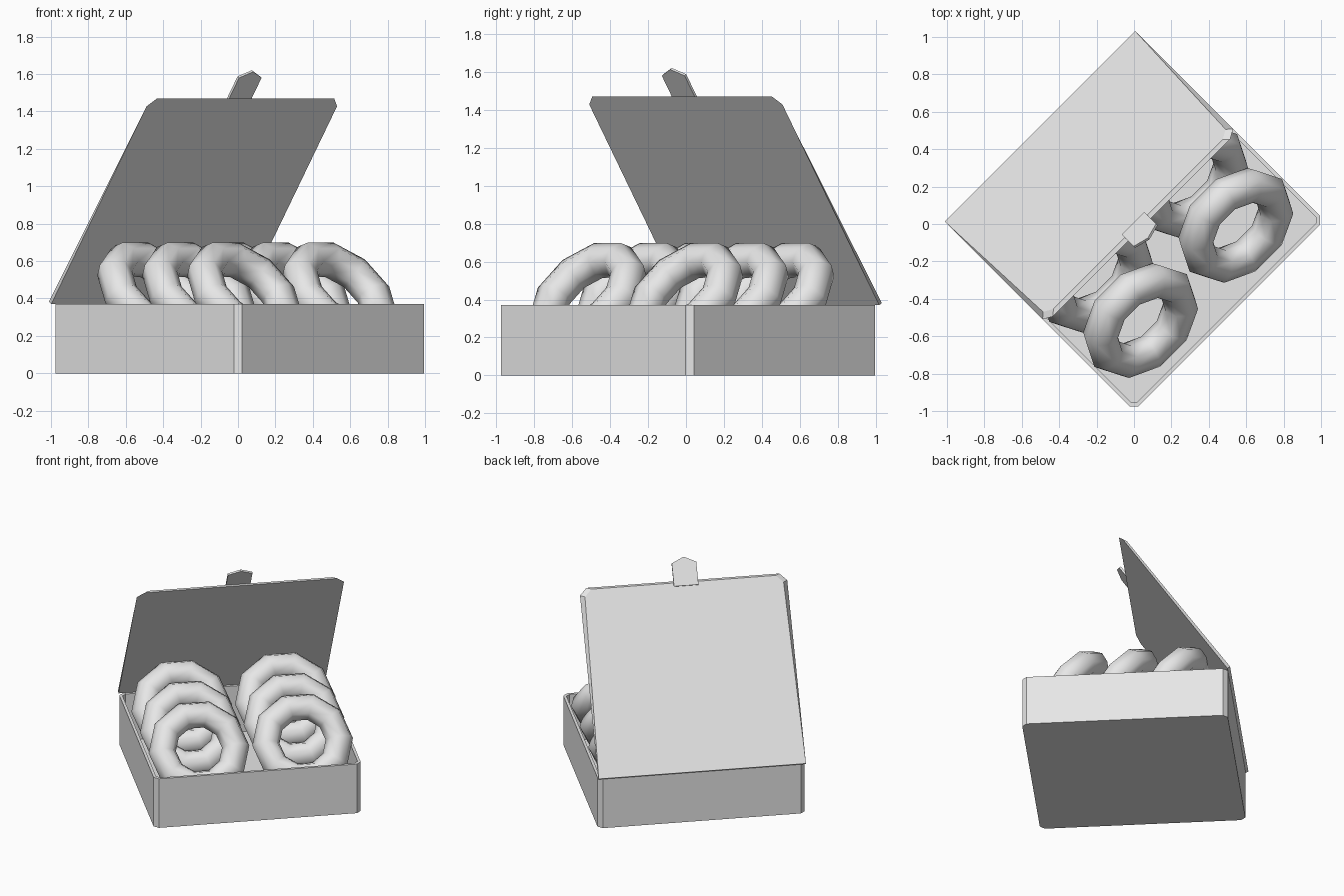
import bpy, bmesh
from math import radians, sin, cos, pi, atan2
from mathutils import Matrix

cube = bpy.data.objects.get("Cube")
if cube:
    bpy.data.objects.remove(cube, do_unlink=True)

grey = bpy.data.materials.new("plain_grey")
grey.use_nodes = True
grey.diffuse_color = (0.8, 0.8, 0.8, 1)
grey.node_tree.nodes["Principled BSDF"].inputs["Base Color"].default_value = (0.8, 0.8, 0.8, 1)

# The whole set is turned so one corner points to the front
TURN = Matrix.Rotation(radians(45), 4, 'Z')
MID_U, HALF_U, HALF_V, RIM = 0.014, 0.72, 0.706, 0.37


def finish(name, bm, matrix, smooth=False):
    bmesh.ops.recalc_face_normals(bm, faces=bm.faces)
    mesh = bpy.data.meshes.new(name)
    bm.to_mesh(mesh)
    bm.free()
    mesh.materials.append(grey)
    for p in mesh.polygons:
        p.use_smooth = smooth
    obj = bpy.data.objects.new(name, mesh)
    obj.matrix_world = TURN @ matrix
    bpy.context.collection.objects.link(obj)
    return obj


def loft(rings):
    """Closed skin through a list of (outline, height) rings."""
    bm = bmesh.new()
    loops = [[bm.verts.new((x, y, z)) for x, y in pts] for pts, z in rings]
    for a, b in zip(loops, loops[1:]):
        for i in range(len(a)):
            j = (i + 1) % len(a)
            bm.faces.new((a[i], a[j], b[j], b[i]))
    bm.faces.new(loops[0][::-1])
    bm.faces.new(loops[-1])
    return bm


def cut_rect(hu, hv, c):
    """Rectangle with cut corners."""
    return [(hu, c - hv), (hu, hv - c), (hu - c, hv), (c - hu, hv),
            (-hu, hv - c), (-hu, c - hv), (c - hu, -hv), (hu - c, -hv)]


# Open tray with thin walls
outer = cut_rect(HALF_U, HALF_V, 0.032)
inner = cut_rect(HALF_U - 0.02, HALF_V - 0.02, 0.025)
finish("box_tray", loft([(outer, 0), (outer, RIM), (inner, RIM), (inner, 0.02)]),
       Matrix.Translation((MID_U, 0, 0)))

# Lid, leaning forward from the hinge at the back rim; local y runs up the lid
LEAN = Matrix.Translation((MID_U, HALF_V, RIM)) @ Matrix.Rotation(atan2(1.10, -0.75), 4, 'X')


def lid_outline(inset, length):
    h = HALF_U - inset
    c = 0.05
    return [(-HALF_U, 0), (HALF_U, 0), (h, length - c), (h - c, length),
            (c - h, length), (-h, length - c)]


finish("lid", loft([(lid_outline(0, 1.33), 0), (lid_outline(0.03, 1.315), -0.022)]), LEAN)

# Closing tab on the free edge of the lid
tab = [(-0.1, 1.29), (0.07, 1.29), (0.07, 1.45), (-0.015, 1.49), (-0.1, 1.45)]
finish("lid_tab", loft([(tab, -0.034), (tab, -0.02)]), LEAN)


# Rings standing tilted back, three deep in two columns
def ring_mesh(major=0.255, minor=0.095, sides=10, section=8):
    bm = bmesh.new()
    grid = []
    for i in range(sides):
        a = 2 * pi * i / sides
        row = []
        for k in range(section):
            b = 2 * pi * k / section
            r = major + minor * cos(b)
            row.append(bm.verts.new((r * cos(a), r * sin(a), minor * sin(b))))
        grid.append(row)
    for i in range(sides):
        n = (i + 1) % sides
        for k in range(section):
            m = (k + 1) % section
            bm.faces.new((grid[i][k], grid[n][k], grid[n][m], grid[i][m]))
    return bm


for column, u in (("left", 0.38), ("right", -0.34)):
    for row, v in (("front", -0.39), ("middle", -0.05), ("back", 0.29)):
        place = Matrix.Translation((u, v, 0.42)) @ Matrix.Rotation(radians(50), 4, 'X')
        finish(f"donut_{column}_{row}", ring_mesh(), place, smooth=True)
